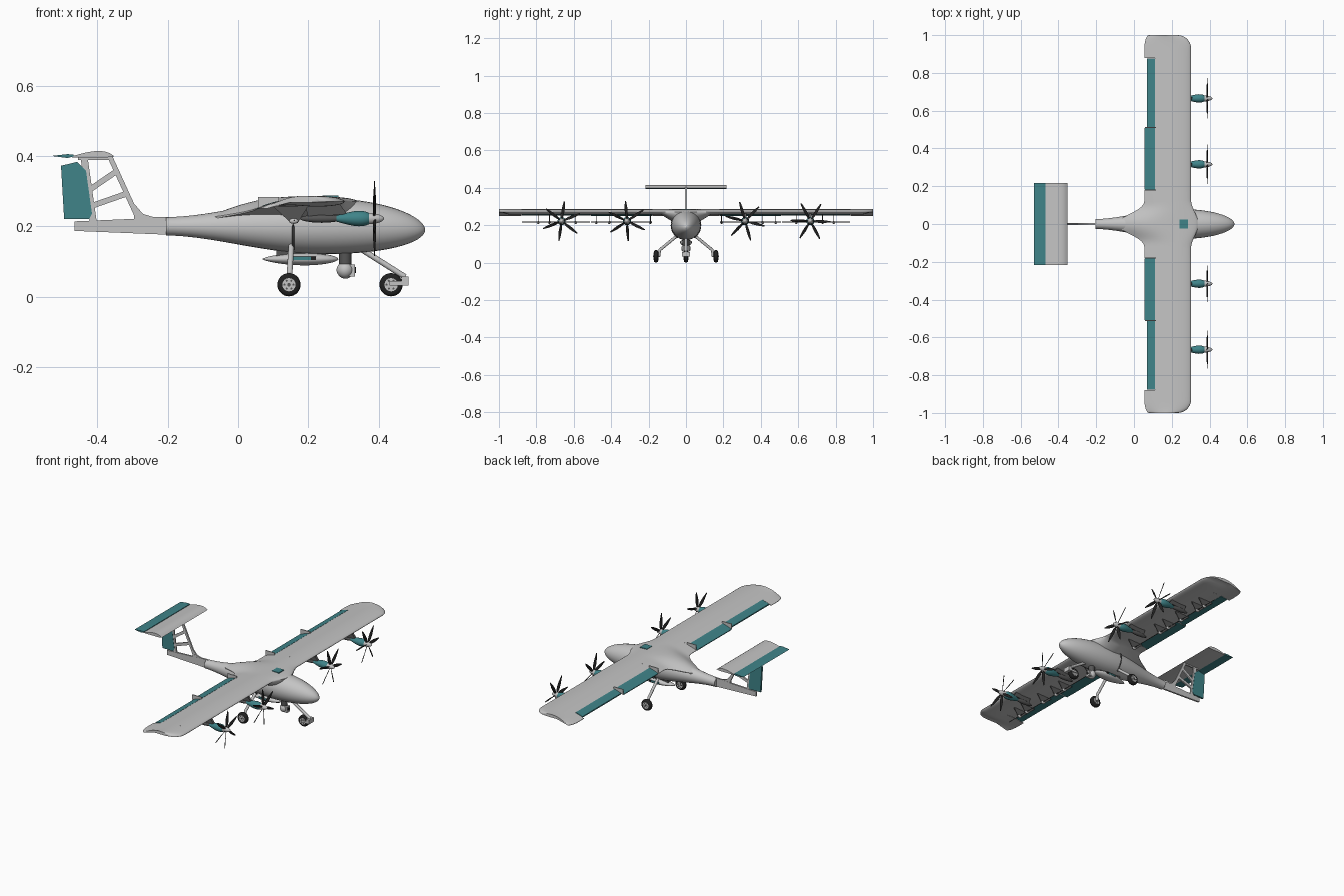
import bpy, bmesh, math
from mathutils import Vector, Matrix

old = bpy.data.objects.get("Cube")
if old:
    bpy.data.objects.remove(old)


def material(name, red, green, blue):
    m = bpy.data.materials.new(name)
    m.use_nodes = True
    colour = (red, green, blue, 1)
    m.diffuse_color = colour
    m.node_tree.nodes["Principled BSDF"].inputs["Base Color"].default_value = colour
    return m


GREY = material("light grey paint", .55, .55, .55)
TEAL = material("teal paint", .05, .23, .25)
BLACK = material("black rubber", .015, .015, .015)
DARK = material("dark metal", .09, .09, .09)


def finish(name, bm, mat):
    bmesh.ops.recalc_face_normals(bm, faces=bm.faces)
    mesh = bpy.data.meshes.new(name)
    bm.to_mesh(mesh)
    bm.free()
    mesh.materials.append(mat)
    ob = bpy.data.objects.new(name, mesh)
    bpy.context.collection.objects.link(ob)
    bpy.ops.object.select_all(action="DESELECT")
    ob.select_set(True)
    bpy.context.view_layer.objects.active = ob
    bpy.ops.object.shade_smooth_by_angle(angle=math.radians(40))


def loft(name, rings, mat):
    bm = bmesh.new()
    rows = [[bm.verts.new(point) for point in ring] for ring in rings]
    count = len(rows[0])
    for a, b in zip(rows, rows[1:]):
        for i in range(count):
            j = (i + 1) % count
            bm.faces.new((a[i], a[j], b[j], b[i]))
    bm.faces.new(rows[0])
    bm.faces.new(rows[-1])
    finish(name, bm, mat)


def steps(count):
    return [i / count for i in range(count + 1)]


def circle(count):
    angles = [math.tau * i / count for i in range(count)]
    return [(math.cos(a), math.sin(a)) for a in angles]


def oval(x, y, z, half_width, half_height):
    return [(x, y + half_width * c, z + half_height * s) for c, s in circle(28)]


def spindle(name, start, end, y, z, radius, mat, skew=1, flat=1):
    """Rounded body along x; skew moves its widest point forward."""
    rings = []
    for t in steps(16):
        u = (1 - math.cos(math.pi * t)) / 2
        r = max(.001, radius * math.sqrt(abs(math.sin(math.pi * u ** skew))))
        rings.append(oval(start + (end - start) * u, y, z, r, r * flat))
    loft(name, rings, mat)


def tube(name, points, radius, mat):
    pts = [Vector(p) for p in points]
    rings = []
    for i, p in enumerate(pts):
        direction = pts[min(i + 1, len(pts) - 1)] - pts[max(i - 1, 0)]
        turn = direction.to_track_quat("Z", "Y")
        rings.append([p + turn @ Vector((radius * c, radius * s, 0)) for c, s in circle(16)])
    loft(name, rings, mat)


def plate(name, outline, y, half, mat):
    loft(name, [[(x, y + side * half, z) for x, z in outline] for side in (-1, 1)], mat)


def strut(name, start, end, width):
    a, b = Vector(start), Vector(end)
    offset = (b - a).orthogonal().normalized() * width / 2
    plate(name, [a + offset, b + offset, b - offset, a - offset], 0, .0045, GREY)


def box(name, centre, size, mat):
    bm = bmesh.new()
    place = Matrix.Translation(centre) @ Matrix.Diagonal((*size, 1))
    bmesh.ops.create_cube(bm, size=1, matrix=place)
    finish(name, bm, mat)


# Fuselage: elliptical nose, gently narrowing tail
TAIL, MIDDLE, NOSE = -.205, .25, .532
rings = []
for t in steps(20):
    x = TAIL + (MIDDLE - TAIL) * t
    r = .026 + .053 * (1 - math.cos(math.pi * t ** .9)) / 2
    rings.append(oval(x, 0, .2, r, r))
for t in steps(20)[1:]:
    u = math.sin(t * math.pi / 2)
    r = max(.004, .079 * (1 - u * u) ** .53)
    rings.append(oval(MIDDLE + (NOSE - MIDDLE) * u, 0, .2 - .01 * u * u, r, r))
loft("fuselage", rings, GREY)

# Wing section rule, measured from trailing edge to leading edge
LEADING, TRAILING, HINGE, TOP, BOTTOM = .302, .055, .112, .286, .256


def airfoil(y, start, trailing, end, leading, bottom=BOTTOM, drop=.02, grow=0):
    upper, lower = [], []
    for t in steps(14):
        x = start + (end - start) * math.sin(t * math.pi / 2)
        u = (x - trailing) / (leading - trailing)
        front = max(0, (u - .7) / .3)
        f = min(1, .06 + 1.5 * u) * math.sqrt(max(0, 1 - front * front))
        middle = .27 - drop * max(0, 1 - 2.2 * u)
        upper.append((x, y, middle + (TOP - middle) * f + grow))
        lower.append((x, y, middle - max(middle - bottom, .002) * f - grow))
    return upper + lower[-2::-1]


def wing_section(y, cut):
    root = max(0, 1 - abs(y) / .13)
    flare = (1 - math.cos(math.pi * root)) / 2
    tip = min(1, max(0, (abs(y) - .93) / .07))
    curve = 1 - math.sqrt(1 - tip * tip)
    trailing = TRAILING - .145 * flare ** 1.4 + .025 * curve
    leading = LEADING + .038 * flare - .07 * curve
    bottom = BOTTOM - .056 * math.sqrt(flare) + .023 * tip * tip
    return airfoil(y, HINGE if cut else trailing, trailing, leading, leading, bottom, .02 + .03 * flare)


# Wing: flared root, recess for control surfaces, rounded tips
INNER, SPLIT, OUTER = .18, .51, .88
half_wing = [(.13 * t, False) for t in steps(10)]
half_wing += [(INNER, False), (INNER, True), (OUTER, True), (OUTER, False)]
half_wing += [(.93 + .07 * math.sin(t * math.pi / 2), False) for t in steps(8)]
stations = [(-y, cut) for y, cut in half_wing[:0:-1]] + half_wing
loft("wing", [wing_section(y, cut) for y, cut in stations], GREY)

for side in (-1, 1):
    # Flaps and ailerons with their control rods
    for name, inner, outer, rear in (("flap", INNER, SPLIT, TRAILING), ("aileron", SPLIT, OUTER, .068)):
        ends = [side * (inner + .003), side * (outer - .003)]
        sections = [airfoil(y, rear, TRAILING, HINGE, LEADING, grow=.001) for y in ends]
        loft(name, sections, TEAL)
        tube(name + "_rod", [(.16, y, .217) for y in ends], .002, DARK)
    for y in (INNER, SPLIT):
        box("flap_track", (.087, side * y, .268), (.06, .005, .03), GREY)
    # Hinge arms under the wing
    for y in (.19, .41, .48, .59, .73, .79):
        plate("hinge_arm", [(.1, .256), (.2, .258), (.17, .21), (.15, .21)], side * y, .002, DARK)
        spindle("hinge_knob", .145, .172, side * y, .215, .008, GREY)

box("roof_hatch", (.263, 0, .284), (.046, .048, .008), TEAL)

# Engines and six-bladed propellers
AXIS = .222
for number, y in enumerate((-.665, -.316, .316, .665)):
    spindle("nacelle", .25, .385, y, AXIS, .022, TEAL, skew=2)
    spindle("exhaust", .175, .3, y, AXIS, .012, DARK)
    plate("pylon", [(.19, .262), (.29, .262), (.31, .235), (.2, .225)], y, .007, DARK)
    spindle("spinner", .33, .415, y, AXIS, .016, GREY)
    hub = Matrix.Translation((.388, y, AXIS))
    for blade in range(6):
        turn = hub @ Matrix.Rotation(math.radians(60 * blade + 12 * number - 8), 4, "X")
        rings = []
        for t in steps(6):
            chord = .003 + .006 * math.sin(math.pi * t ** .8)
            radius = .01 + .097 * t
            pitch = turn @ Matrix.Rotation(math.radians(45 + 35 * t), 4, "Z")
            rings.append([pitch @ Vector((chord * c, .0015 * s, radius)) for c, s in circle(6)])
        loft("propeller_blade", rings, BLACK)

# Tail boom and open fin lattice
plate("tail_boom", [(-.195, .176), (-.195, .227), (-.25, .226), (-.3, .221), (-.465, .214), (-.465, .187)],
      0, .005, GREY)
plate("fin_fillet", [(-.24, .226), (-.27, .235), (-.3, .27), (-.295, .22)], 0, .004, GREY)
strut("fin_front_edge", (-.285, .225), (-.365, .4), .014)
strut("fin_post", (-.412, .215), (-.438, .4), .02)
strut("fin_upper_strut", (-.42, .305), (-.34, .36), .016)
strut("fin_lower_strut", (-.41, .26), (-.31, .295), .016)
strut("fin_cap", (-.455, .396), (-.357, .396), .014)
plate("rudder", [(-.503, .372), (-.457, .383), (-.432, .358), (-.415, .236), (-.423, .22), (-.494, .22)],
      0, .006, TEAL)

# Tailplane and elevator
upper = [(-.352 - .12 * t, .399 + .015 * math.sin(math.pi * t ** .7)) for t in steps(10)]
plate("tailplane", upper + [(-.472, .396), (-.37, .396)], 0, .216, GREY)
plate("elevator", [(-.53, .4), (-.485, .405), (-.468, .404), (-.468, .398), (-.485, .394)], 0, .217, TEAL)


# Wheels with drilled rims
def wheel(x, y):
    height = .034
    rings = []
    for t in steps(10):
        r = .018 + .015 * math.sqrt(abs(math.sin(math.pi * t)))
        rings.append([(x + r * c, y - .012 * math.cos(math.pi * t), height + r * s) for c, s in circle(28)])
    loft("tyre", rings, BLACK)
    tube("wheel_rim", [(x, y - .013, height), (x, y + .013, height)], .019, GREY)
    for c, s in circle(6):
        hole = x + .013 * c, height + .013 * s
        tube("rim_hole", [(hole[0], y + side * .014, hole[1]) for side in (-1, 1)], .003, DARK)


# Landing gear
wheel(.435, 0)
tube("nose_leg", [(.35, 0, .135), (.475, 0, .056)], .008, GREY)
box("nose_fork_head", (.474, 0, .045), (.02, .044, .026), GREY)
for side in (-1, 1):
    box("nose_fork_arm", (.455, side * .019, .038), (.05, .006, .012), GREY)
    wheel(.145, side * .16)
    tube("main_leg", [(.152, side * .04, .15), (.147, side * .14, .068), (.145, side * .145, .034)], .008, GREY)
    tube("main_axle", [(.145, side * .14, .034), (.145, side * .176, .034)], .005, DARK)
    tube("body_strap", [(.157, side * .079 * math.cos(a), .2 + .079 * math.sin(a))
                        for a in (.6 - 1.6 * t for t in steps(8))], .003, DARK)

# Belly pod with side stripe
spindle("belly_pod", .07, .285, 0, .107, .031, GREY, skew=1.2, flat=.58)
box("pod_mount", (.18, 0, .125), (.14, .024, .02), DARK)
for side in (-1, 1):
    box("pod_stripe", (.183, side * .029, .109), (.05, .006, .009), TEAL)
    box("pod_stripe_end", (.214, side * .029, .109), (.014, .006, .009), BLACK)

# Camera turret
spindle("camera_ball", .28, .33, 0, .076, .025, GREY)
tube("camera_mount", [(.305, 0, .092), (.305, 0, .13)], .018, DARK)
box("camera_housing", (.322, 0, .074), (.022, .03, .034), GREY)
tube("camera_lens", [(.33, 0, .076), (.335, 0, .076)], .009, BLACK)
